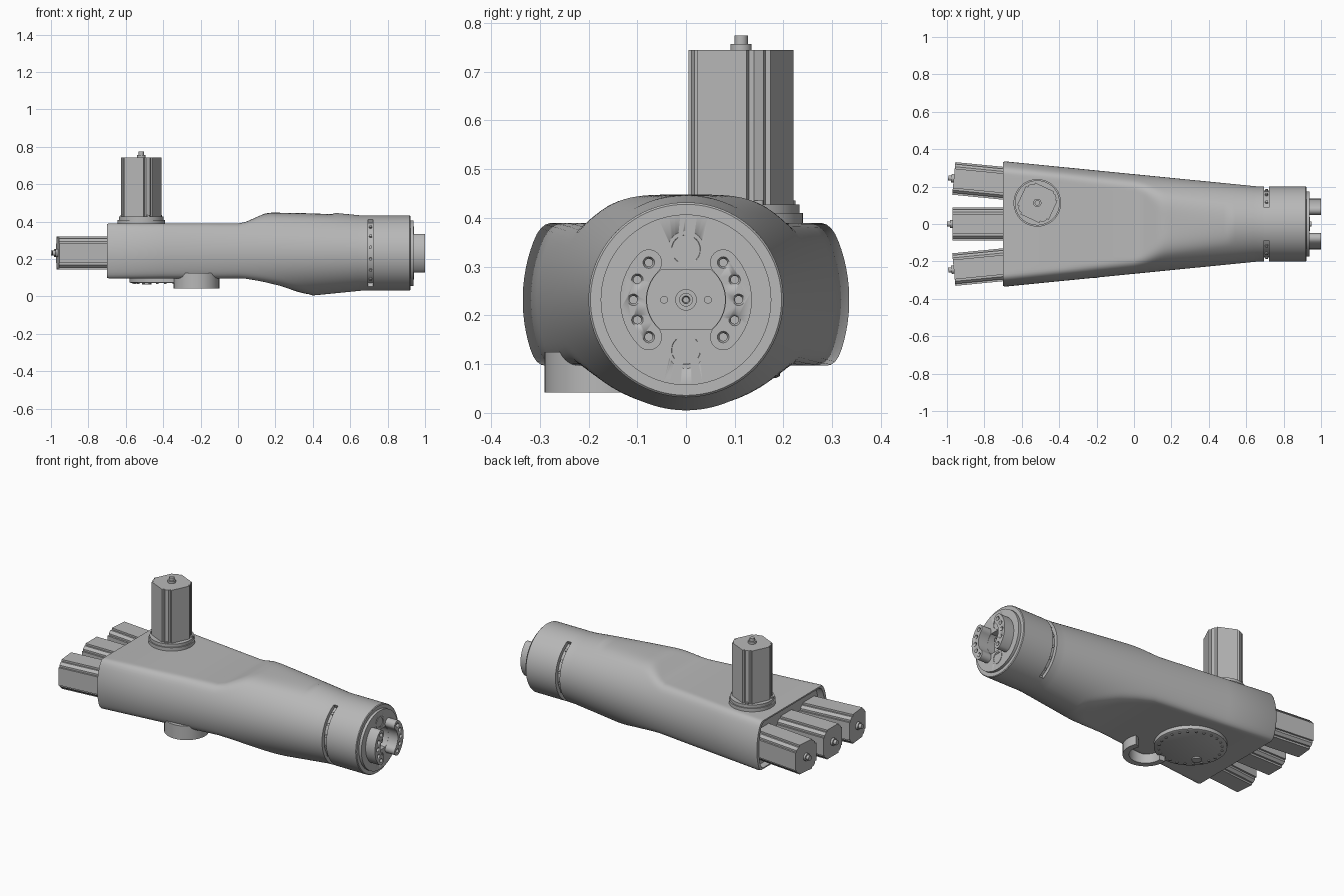
import bpy, bmesh
from math import sin, cos, pi, radians
from mathutils import Matrix, Vector

if "Cube" in bpy.data.objects:
    bpy.data.objects.remove(bpy.data.objects["Cube"])

grey = bpy.data.materials.new("machine grey")
grey.use_nodes = True
COLOUR = (0.48, 0.48, 0.48, 1)
grey.diffuse_color = COLOUR
grey.node_tree.nodes["Principled BSDF"].inputs["Base Color"].default_value = COLOUR

ZC = 0.232                                    # height of the main axis
AXIS = Matrix(((0, 0, 1, 0), (1, 0, 0, 0), (0, 1, 0, ZC), (0, 0, 0, 1)))


def at(x, y, z):
    return Matrix.Translation((x, y, z))


def loft(name, rings, matrix=Matrix(), smooth=True):
    """Skin a row of equal rings and cap both ends."""
    bm = bmesh.new()
    rows = [[bm.verts.new(matrix @ Vector(p)) for p in ring] for ring in rings]
    for a, b in zip(rows, rows[1:]):
        for i in range(len(a)):
            j = (i + 1) % len(a)
            bm.faces.new((a[i], a[j], b[j], b[i]))
    bm.faces.new(rows[0])
    bm.faces.new(rows[-1])
    bmesh.ops.recalc_face_normals(bm, faces=bm.faces)
    mesh = bpy.data.meshes.new(name)
    bm.to_mesh(mesh)
    bm.free()
    mesh.materials.append(grey)
    obj = bpy.data.objects.new(name, mesh)
    bpy.context.collection.objects.link(obj)
    if smooth:
        bpy.ops.object.select_all(action="DESELECT")
        obj.select_set(True)
        bpy.context.view_layer.objects.active = obj
        bpy.ops.object.shade_smooth_by_angle(angle=radians(30))
    return obj


def prism(name, outline, lo, hi, matrix=Matrix(), smooth=True):
    return loft(name, [[(x, y, h) for x, y in outline] for h in (lo, hi)], matrix, smooth)


def lathe(name, profile, matrix=Matrix(), n=64):
    """Turn (height, radius) pairs about the local z axis."""
    return loft(name, [[(r * cos(2 * pi * i / n), r * sin(2 * pi * i / n), h)
                        for i in range(n)] for h, r in profile], matrix)


def arc(r, a0, a1, n=24, cx=0, cy=0):
    return [(cx + r * cos(radians(a0 + (a1 - a0) * i / n)),
             cy + r * sin(radians(a0 + (a1 - a0) * i / n))) for i in range(n + 1)]


def sector(r0, r1, a0, a1, rounded=False):
    """Outline of a piece of a ring, with square or round ends."""
    def end(a, turn):
        if not rounded:
            return []
        m, t = (r0 + r1) / 2, radians(a)
        return arc((r1 - r0) / 2, a + turn, a + turn + 180, 12, m * cos(t), m * sin(t))[1:-1]
    return arc(r1, a0, a1) + end(a1, 0) + arc(r0, a1, a0) + end(a0, 180)


def cut(obj, cutter):
    cutter.hide_render = True
    mod = obj.modifiers.new("cut", "BOOLEAN")
    mod.object, mod.operation, mod.solver = cutter, "DIFFERENCE", "EXACT"
    bpy.context.view_layer.objects.active = obj
    bpy.ops.object.modifier_apply(modifier=mod.name)
    bpy.data.objects.remove(cutter)


def interp(points, x):
    if x <= points[0][0]:
        return points[0][1]
    for (x0, v0), (x1, v1) in zip(points, points[1:]):
        if x <= x1:
            return v0 + (v1 - v0) * (x - x0) / (x1 - x0)
    return points[-1][1]


def soft_min(a, b, k=0.035):
    h = max(k - abs(a - b), 0) / k
    return min(a, b) - h * h * k / 4


# Main housing: a cone flattened above and below
RADIUS = [(-0.7, 0.336), (0.67, 0.2)]
TOP = [(0.0, 0.39), (0.04, 0.398), (0.1, 0.425), (0.145, 0.444), (0.18, 0.448), (0.5, 0.448), (0.6, 0.5)]
BOTTOM = [(0.03, 0.097), (0.13, 0.08), (0.23, 0.056), (0.39, 0.0), (0.45, -0.06)]


def section(x, scale=1.0, n=112):
    r, hi, lo = interp(RADIUS, x), interp(TOP, x) - ZC, ZC - interp(BOTTOM, x)
    ring = []
    for i in range(n):
        a = 2 * pi * (i + 0.5) / n
        limit, z = (hi, r * sin(a)) if sin(a) > 0 else (lo, -r * sin(a))
        z = soft_min(z, limit) if limit < r else z
        ring.append((x, scale * r * cos(a), ZC + scale * (z if sin(a) > 0 else -z)))
    return ring


stations = [-0.69, -0.4, -0.2] + [0.02 * i for i in range(0, 34)] + [0.695]
loft("housing", [section(-0.66, 0.93), section(-0.7, 0.93), section(-0.7, 0.985)]
     + [section(x) for x in stations])

# Slotted neck: recessed core bridged above and below
lathe("neck_core", [(0.68, 0.178), (0.73, 0.178)], AXIS)
for middle in (90, 270):
    prism("neck_bridge", sector(0.17, 0.2, middle - 26, middle + 26), 0.69, 0.728, AXIS)
for side in (0, 180):
    for a in range(-50, 51, 20):
        turn = Matrix.Rotation(radians(side + a), 4, "X") @ Matrix.Rotation(pi / 2, 4, "X")
        lathe("neck_bolt", [(0.17, 0.008), (0.188, 0.008)], at(0.709, 0, ZC) @ turn
              @ Matrix.Rotation(pi / 2, 4, "X") @ Matrix.Rotation(pi / 2, 4, "X"), 10)

# Nose with a stepped face, central pocket and hub
nose = lathe("nose", [(0.723, 0.2), (0.918, 0.2), (0.922, 0.196), (0.922, 0.175), (0.938, 0.175),
                      (0.938, 0.08), (0.89, 0.08), (0.89, 0.022), (0.93, 0.022), (0.93, 0.014),
                      (0.95, 0.014), (0.95, 0.008), (0.94, 0.006)], AXIS, 96)
for s in (-1, 1):
    cut(nose, lathe("bore_cutter", [(0.91, 0.029), (0.96, 0.029)], at(0, 0, 0.103 * s) @ AXIS, 32))
    lathe("bore_ring", [(0.936, 0.038), (0.94, 0.038), (0.94, 0.03), (0.936, 0.03)],
          at(0, 0, 0.103 * s) @ AXIS, 32)
    prism("pocket_shoulder", arc(0.081, 90 * s - 41, 90 * s + 41), 0.885, 0.938, AXIS)
    lathe("pocket_pin", [(0.885, 0.008), (0.9, 0.008)], at(0, 0.045 * s, 0) @ AXIS, 12)

# Output flange: two crescents with bolt holes
for middle in (0, 180):
    crescent = prism("flange_crescent", sector(0.081, 0.135, middle - 45, middle + 45, True),
                     0.93, 1.0, AXIS)
    for a in (-45, -22.5, 0, 22.5, 45):
        t = radians(middle + a)
        hole = lathe("hole_cutter", [(0.975, 0.008), (0.992, 0.008), (1.01, 0.017)],
                     at(0, 0.108 * cos(t), 0.108 * sin(t)) @ AXIS, 16)
        cut(crescent, hole)


# Motors: a square section with stepped chamfered corners
def motor(name, length, half, matrix):
    c, n = half * 0.6, half * 0.12
    corner = [(half, -c), (half, c), (half - n, c), (half - n, c + n),
              (c + n, half - n), (c, half - n)]
    outline = []
    for q in range(4):
        co, si = cos(q * pi / 2), sin(q * pi / 2)
        outline += [(x * co - y * si, x * si + y * co) for x, y in corner]
    prism(name, outline, 0, length, matrix, False)
    lathe(name + "_shaft", [(length - 0.01, 0.022), (length + 0.013, 0.022),
                            (length + 0.013, 0.014), (length + 0.03, 0.014)], matrix, 20)


BACKWARD = Matrix.Rotation(-pi / 2, 4, "Y")
for s, name in ((-1, "right_motor"), (0, "middle_motor"), (1, "left_motor")):
    motor(name, 0.33 - 0.005 * abs(s), 0.0875,
          at(-0.64, 0.212 * s, ZC) @ Matrix.Rotation(radians(-5.6 * s), 4, "Z") @ BACKWARD)

# Upright motor on a round bolted base
UPRIGHT = at(-0.517, 0.113, 0.38) @ Matrix.Rotation(radians(-25), 4, "Z")
motor("upright_motor", 0.364, 0.093, UPRIGHT)
lathe("upright_base", [(0, 0.127), (0.03, 0.127), (0.03, 0.12), (0.048, 0.12)], UPRIGHT)
for q in range(4):
    t = pi / 4 + q * pi / 2
    lathe("base_bolt", [(0.04, 0.01), (0.056, 0.01)],
          UPRIGHT @ at(0.108 * cos(t), 0.108 * sin(t), 0), 12)

# Underside mounting disc with bolt circle and plug
DISC = at(-0.388, 0, 0)
lathe("mount_disc", [(0.072, 0.185), (0.076, 0.193), (0.12, 0.193)], DISC)
for i in range(24):
    t = 2 * pi * i / 24
    lathe("disc_bolt", [(0.068, 0.007), (0.08, 0.007)],
          DISC @ at(0.168 * cos(t), 0.168 * sin(t), 0), 8)
lathe("disc_plug", [(0.064, 0.015), (0.064, 0.026), (0.08, 0.026)], DISC @ at(-0.1, -0.07, 0), 24)

# Curved guard under the front edge
prism("curved_guard", sector(0.088, 0.122, 175, 385), 0.042, 0.125, at(-0.222, -0.168, 0))
